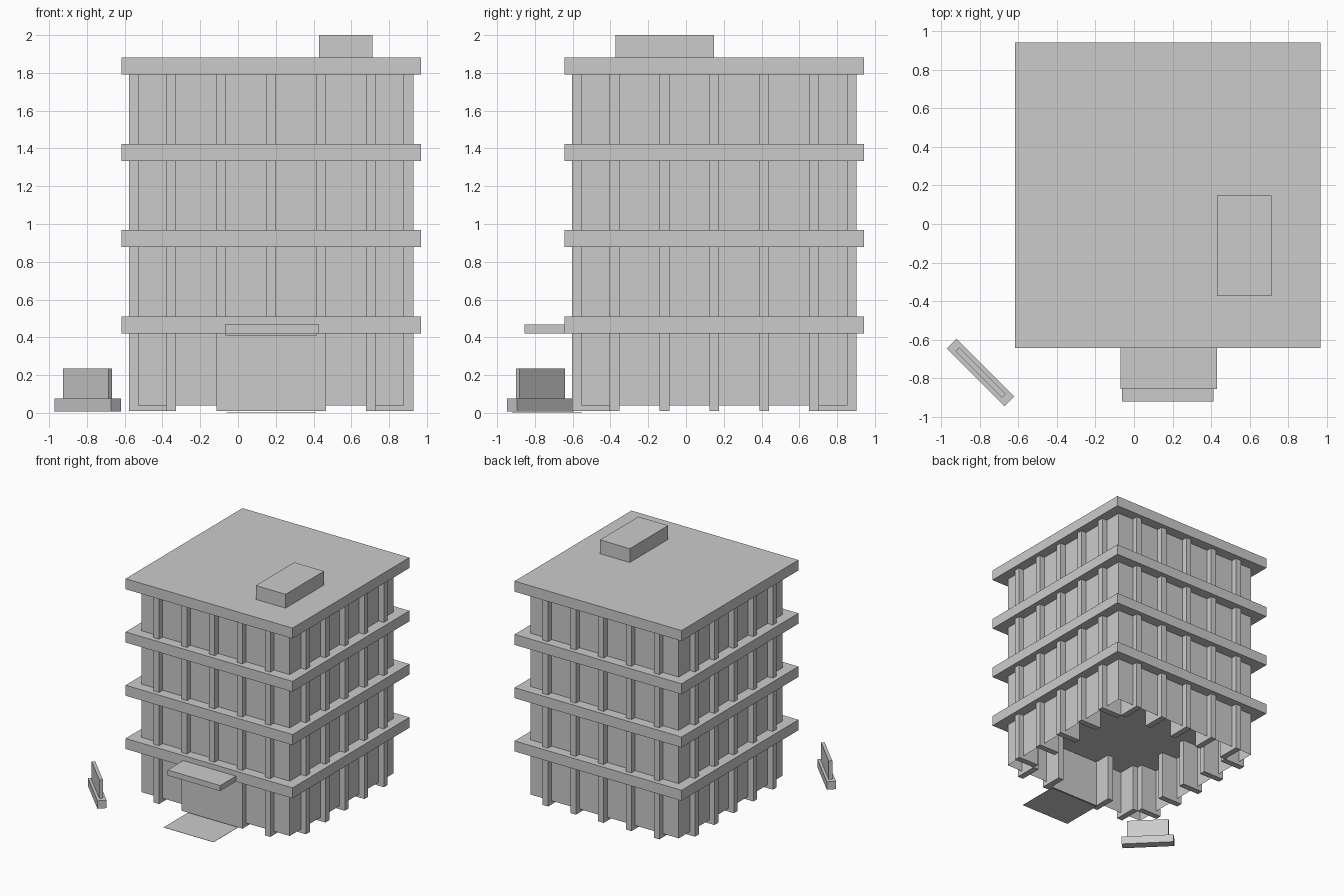
import bpy
import bmesh
from math import radians
from mathutils import Matrix

cube = bpy.data.objects.get("Cube")
if cube:
    bpy.data.objects.remove(cube, do_unlink=True)

# One concrete colour for everything
concrete = bpy.data.materials.new("concrete_grey")
concrete.use_nodes = True
GREY = (0.6, 0.6, 0.6, 1)
concrete.diffuse_color = GREY
concrete.node_tree.nodes["Principled BSDF"].inputs["Base Color"].default_value = GREY

CX, CY = 0.175, 0.15          # building centre


def box(name, x, y, z, turn=0, skip=()):
    """Box from (min, max) ranges, turned about its centre, without the skipped ends."""
    bm = bmesh.new()
    bmesh.ops.create_cube(bm, size=1)
    drop = [f for f in bm.faces if round(f.normal.z) in skip]
    bmesh.ops.delete(bm, geom=drop, context="FACES")
    bm.transform(Matrix.Diagonal((x[1] - x[0], y[1] - y[0], z[1] - z[0], 1)))
    mesh = bpy.data.meshes.new(name)
    bm.to_mesh(mesh)
    bm.free()
    mesh.materials.append(concrete)
    obj = bpy.data.objects.new(name, mesh)
    obj.location = [sum(r) / 2 for r in (x, y, z)]
    obj.rotation_euler.z = radians(turn)
    bpy.context.collection.objects.link(obj)
    return obj


def around(c, half):
    return (c - half, c + half)


# Hollow outer walls, open below
WALL = 0.704
box("outer_walls", around(CX, WALL), around(CY, WALL), (0.04, 1.8), skip=(-1, 1))

# Floor slabs and roof slab
for i in range(4):
    z = 0.42 + 0.457 * i
    name = "roof_slab" if i == 3 else f"floor_slab_{i + 1}"
    box(name, around(CX, 0.7925), around(CY, 0.7925), (z, z + 0.09))

# Deep fins on all four sides
OUT, DEPTH, HALF = 0.753, 0.2, 0.026
for i in range(-2, 3):
    s = 0.264 * i
    for sign, xname, yname in ((-1, "right", "front"), (1, "left", "back")):
        inner, outer = sorted((sign * OUT, sign * (OUT - DEPTH)))
        low = 0.42 if (i == 0 and sign == -1) else 0.01
        box(f"{yname}_fin_{i + 3}", around(CX + s, HALF),
            (CY + inner, CY + outer), (low, 1.8))
        box(f"{xname}_fin_{i + 3}", (CX + inner, CX + outer),
            around(CY + s, HALF), (0.01, 1.8))

# Entrance: panel, canopy and path
box("entrance_panel", (-0.07, 0.42), (CY - OUT, CY - OUT + 0.05), (0.01, 0.41))
box("entrance_canopy", (-0.07, 0.43), (-0.855, -0.62), (0.42, 0.467))
box("entrance_path", (-0.062, 0.412), (-0.92, -0.55), (0, 0.002))

# Roof plant room
box("roof_plant_room", (0.43, 0.713), (-0.373, 0.148), (1.87, 2.0))

# Free-standing sign, turned to the corner
SX, SY = -0.796, -0.771
box("sign_base", around(SX, 0.212), around(SY, 0.036), (0.008, 0.076), turn=-45)
box("sign_board", around(SX, 0.17), around(SY, 0.014), (0.076, 0.235), turn=-45)
